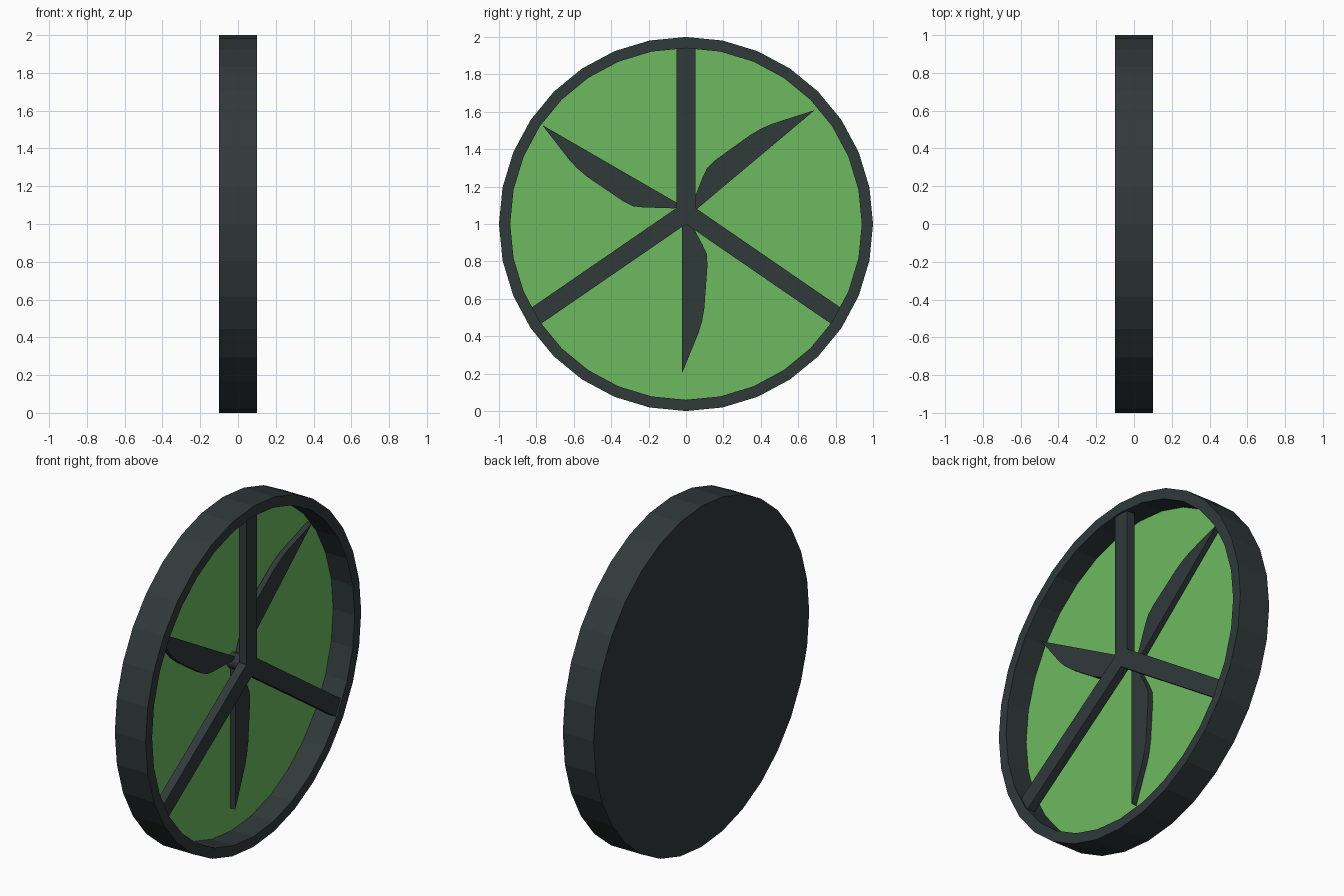
import bpy, bmesh, math

if "Cube" in bpy.data.objects:
    bpy.data.objects.remove(bpy.data.objects["Cube"])

def material(name, rgb):
    m = bpy.data.materials.new(name)
    m.diffuse_color = (*rgb, 1)
    m.use_nodes = True
    m.node_tree.nodes["Principled BSDF"].inputs["Base Color"].default_value = m.diffuse_color
    return m

DARK = material("dark grey", (0.030, 0.041, 0.042))
GREEN = material("leaf green", (0.150, 0.490, 0.114))
HUB_Z = 1.06

def finish(name, bm, mats):
    bmesh.ops.recalc_face_normals(bm, faces=bm.faces)
    mesh = bpy.data.meshes.new(name)
    bm.to_mesh(mesh)
    bm.free()
    for m in mats:
        mesh.materials.append(m)
    ob = bpy.data.objects.new(name, mesh)
    bpy.context.collection.objects.link(ob)
    return ob

def prism(name, outline, x0, x1, mat):
    """Extrude a (y, z) outline along x."""
    bm = bmesh.new()
    a = [bm.verts.new((x0, y, z)) for y, z in outline]
    b = [bm.verts.new((x1, y, z)) for y, z in outline]
    n = len(outline)
    bm.faces.new(a[::-1])
    bm.faces.new(b)
    for i in range(n):
        j = (i + 1) % n
        bm.faces.new((a[i], a[j], b[j], b[i]))
    return finish(name, bm, [mat])

def place(u, w, angle):
    """Point u along a direction and w to its left, from the hub centre."""
    c, s = math.cos(angle), math.sin(angle)
    return (u * c - w * s, HUB_Z + u * s + w * c)

def circle(r, n, z=1.0):
    return [(r * math.cos(2 * math.pi * i / n), z + r * math.sin(2 * math.pi * i / n))
            for i in range(n)]

# Housing: shallow round tub with a green floor
SIDES = 32
bm = bmesh.new()
loops = [[bm.verts.new((x, y, z)) for y, z in circle(r, SIDES)]
         for x, r in ((-0.1, 1), (0.1, 1), (0.1, 0.94), (-0.04, 0.94))]
bm.faces.new(loops[0][::-1])
for p, q in zip(loops, loops[1:]):
    for i in range(SIDES):
        j = (i + 1) % SIDES
        bm.faces.new((p[i], p[j], q[j], q[i]))
floor = bm.faces.new(loops[-1])
floor.material_index = 1
finish("housing", bm, [DARK, GREEN])

# Three-armed guard as a single outline with notches between the arms
arms = [(math.radians(a), length) for a, length in ((90, 0.90), (214.5, 1.0), (325.5, 1.0))]
HALF = 0.05
outline = []
for k, (a, length) in enumerate(arms):
    b = arms[(k + 1) % 3][0]
    if b < a:
        b += 2 * math.pi
    outline += [place(length, -HALF, a), place(length, HALF, a),
                place(HALF / math.sin((b - a) / 2), 0, (a + b) / 2)]
prism("guard_spokes", outline, 0.04, 0.09, DARK)

# Hub shaft from floor to guard
prism("hub", circle(0.045, 16, HUB_Z), -0.045, 0.045, DARK)

# Fan blades: straight edge on one side, curved belly on the other
blade = [(0, 0), (0.88, 0), (0.66, 0.09), (0.60, 0.108), (0.53, 0.12),
         (0.30, 0.137), (0.24, 0.133), (0.19, 0.11), (0.05, 0.035)]
for i, (deg, shift) in enumerate(((40, 0), (150, 0.02), (270, -0.02))):
    pts = [place(u + shift, w - 0.022, math.radians(deg)) for u, w in blade]
    prism(f"fan_blade_{i + 1}", pts, -0.034, -0.002, DARK)
